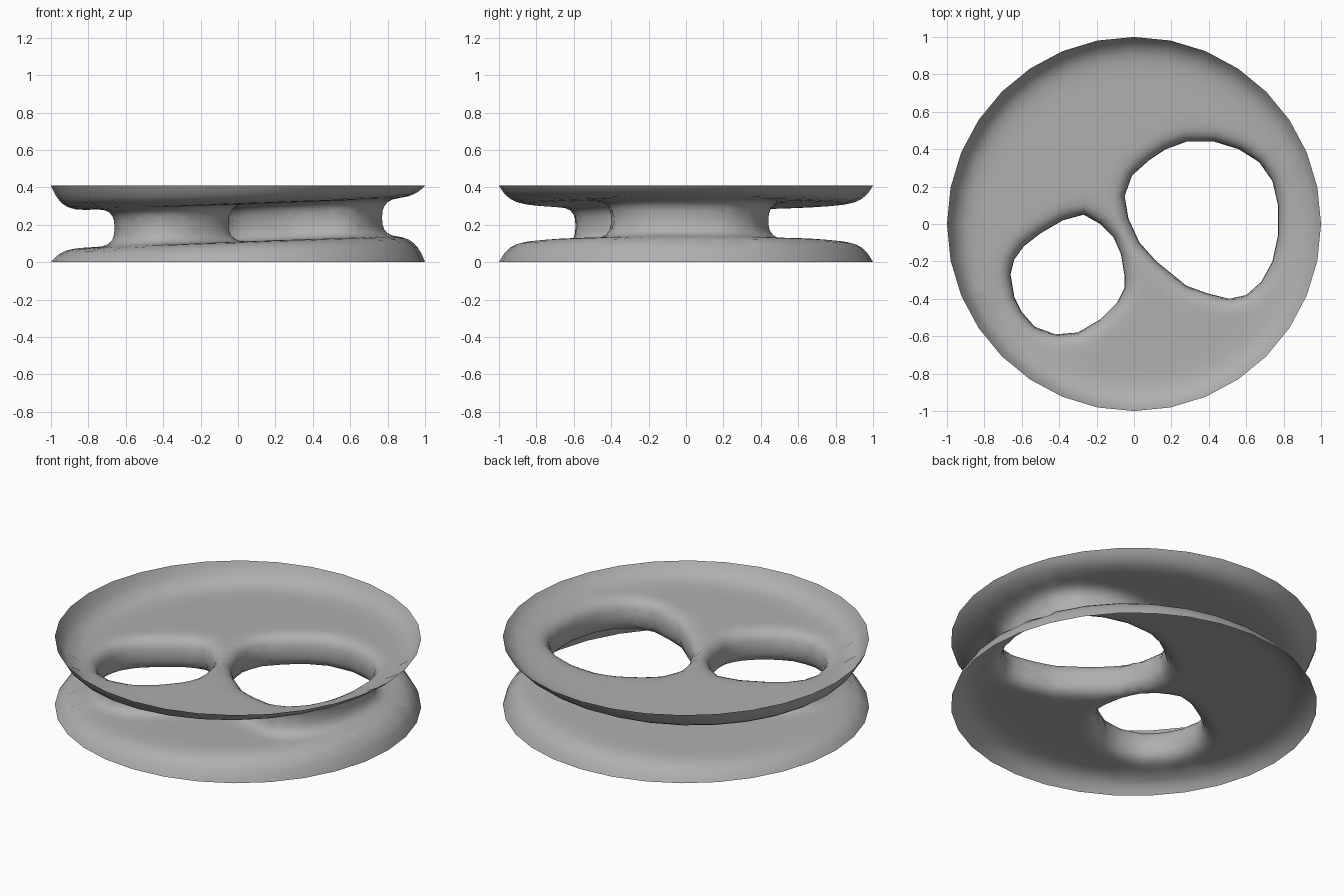
import bpy, bmesh, math
from mathutils import Vector
from mathutils.geometry import delaunay_2d_cdt, intersect_point_line

if "Cube" in bpy.data.objects:
    bpy.data.objects.remove(bpy.data.objects["Cube"])

SIDES, MID, GAP, FILLET = 32, 0.205, 0.1, 0.095

# outlines of the two through-holes (plan view)
big = [(-.05, .15), (-.01, .26), (.08, .34), (.17, .40), (.28, .44), (.43, .44), (.56, .40),
       (.67, .33), (.74, .23), (.77, .10), (.77, -.06), (.74, -.20), (.68, -.31), (.60, -.38),
       (.51, -.40), (.39, -.37), (.28, -.33), (.12, -.20), (.03, -.10), (-.03, .03)]
small = [(-.05, -.28), (-.07, -.16), (-.11, -.07), (-.18, 0), (-.27, .05), (-.38, .02),
         (-.50, -.05), (-.59, -.12), (-.64, -.19), (-.66, -.27), (-.64, -.39), (-.60, -.47),
         (-.53, -.55), (-.42, -.59), (-.30, -.58), (-.18, -.51), (-.09, -.42), (-.05, -.34)]
holes = [[Vector(p) for p in loop] for loop in (big, small)]


def inside(p, loop):
    hit = False
    for a, b in zip(loop, loop[1:] + loop[:1]):
        if (a.y > p.y) != (b.y > p.y) and p.x < a.x + (p.y - a.y) * (b.x - a.x) / (b.y - a.y):
            hit = not hit
    return hit


def edge_distance(p, loop):
    best = 9.0
    for a, b in zip(loop, loop[1:] + loop[:1]):
        q, f = intersect_point_line(p, a, b)
        q = a.lerp(b, min(1, max(0, f)))
        best = min(best, (p - q.to_2d()).length)
    return best


def clear(p):
    """Signed distance to the nearest hole edge (negative inside a hole)."""
    return min(edge_distance(p, h) * (-1 if inside(p, h) else 1) for h in holes)


def heights(p):
    """Middle height and half gap of the two sheets at a plan point."""
    t = max(0, (min(1, p.length) - 0.7) / 0.3) ** 5.5
    if p.length > 0.999:
        t = 1
    k = 1 - min(1, max(0, clear(p)) / FILLET)
    throat = max(0, 1 - k ** 2.6) ** (1 / 2.6)
    return MID + (0.004 + 0.037 * p.x) * (1 - t), (GAP + (MID - GAP) * t) * throat


def ring(r):
    return [Vector((r * math.cos(i * math.tau / SIDES), r * math.sin(i * math.tau / SIDES)))
            for i in range(SIDES)]


# fixed boundary loops: rim and hole edges
points, edges = [], []
for loop in [ring(1.0)] + holes:
    n, s = len(loop), len(points)
    points += loop
    edges += [(s + i, s + (i + 1) % n) for i in range(n)]

# throat fillet loops around each hole
for loop in holes:
    n = len(loop)
    for off in (0.003, 0.012, 0.03, 0.058, 0.095):
        for i in range(n):
            for f in (0, 0.5):
                a, b, prev = loop[i], loop[(i + 1) % n], loop[i - 1]
                d = (b - prev if f == 0 else b - a).normalized()
                nrm = Vector((-d.y, d.x))
                base = a.lerp(b, f)
                if inside(base + nrm * 0.02, loop):
                    nrm = -nrm
                p = base + nrm * off
                if clear(p) > off * 0.8 and p.length < 0.97:
                    points.append(p)

# concentric loops forming the dished sheets
for r in (.99, .975, .96, .94, .91, .87, .82, .76, .69, .61, .53, .45, .37, .29, .21, .13):
    points += [p for p in ring(r) if clear(p) > (0.105 if r < 0.85 else 0.02)]

verts, _, tris, *_ = delaunay_2d_cdt(points, edges, [], 0, 1e-5)

# upper and lower sheets, joined at the throats
bm = bmesh.new()
levels = [(v, *heights(v)) for v in verts]
sheets = [[bm.verts.new((v.x, v.y, m + s * h)) for v, m, h in levels] for s in (1, -1)]
for t in tris:
    c = sum((verts[i] for i in t), Vector((0, 0))) / len(t)
    if clear(c) < 0:
        continue
    bm.faces.new([sheets[0][i] for i in t])
    bm.faces.new([sheets[1][i] for i in reversed(t)])
bmesh.ops.delete(bm, geom=[v for v in bm.verts if not v.link_faces], context='VERTS')
bmesh.ops.remove_doubles(bm, verts=bm.verts, dist=0.002)

# soften everything but the throats and the two rims
free = [v for v in bm.verts if v.co.to_2d().length < 0.9 and abs(v.co.z - MID) > 0.08]
bmesh.ops.smooth_vert(bm, verts=free, factor=0.25, use_axis_x=True, use_axis_y=True, use_axis_z=True)

mesh = bpy.data.meshes.new("double_throat_surface")
bm.to_mesh(mesh)
bm.free()
for p in mesh.polygons:
    p.use_smooth = True

# mid grey
grey = bpy.data.materials.new("mid_grey")
grey.diffuse_color = (0.43, 0.43, 0.43, 1)
grey.use_nodes = True
grey.node_tree.nodes["Principled BSDF"].inputs["Base Color"].default_value = grey.diffuse_color
mesh.materials.append(grey)
bpy.context.collection.objects.link(bpy.data.objects.new("double_throat_surface", mesh))
